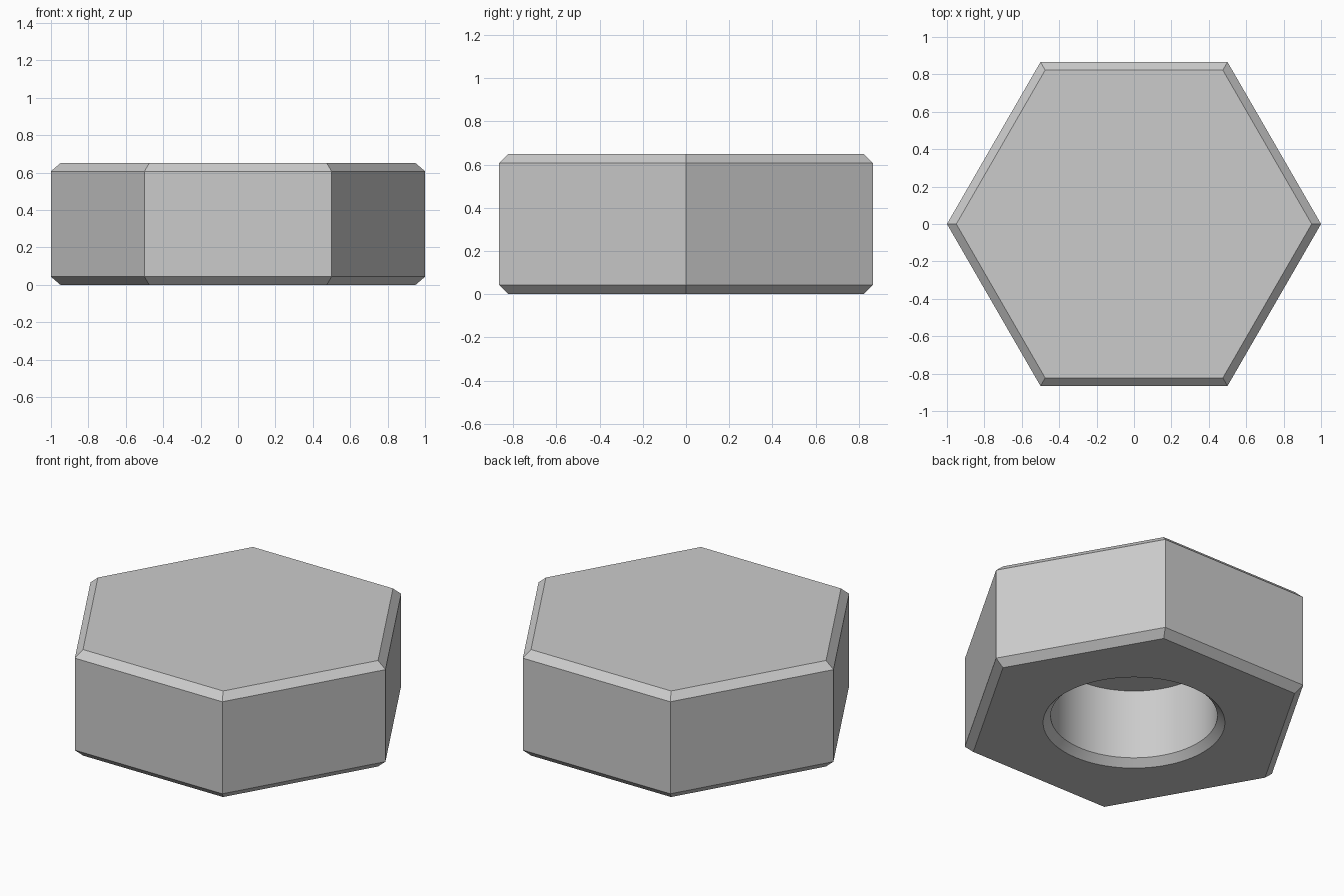
import bpy, bmesh
from math import cos, sin, tau

cube = bpy.data.objects.get("Cube")
if cube:
    bpy.data.objects.remove(cube, do_unlink=True)

HEIGHT = 0.65
CHAMFER = 0.043
SIDES = 6
ARC = 16                    # hole segments per hexagon side
HOLE_RADIUS = 0.463
HOLE_DEPTH = 0.47

steel = bpy.data.materials.new("light_grey_metal")
steel.use_nodes = True
grey = (0.6, 0.6, 0.6, 1)
steel.diffuse_color = grey
steel.node_tree.nodes["Principled BSDF"].inputs["Base Color"].default_value = grey

bm = bmesh.new()


def ring(radius, z, count):
    return [bm.verts.new((radius * cos(tau * i / count), radius * sin(tau * i / count), z))
            for i in range(count)]


def skin(rings):
    for a, b in zip(rings, rings[1:]):
        n = len(a)
        for i in range(n):
            j = (i + 1) % n
            bm.faces.new((a[i], a[j], b[j], b[i]))


# Hexagonal body with chamfered top and bottom rims
body = [ring(r, z, SIDES) for r, z in ((0.95, 0), (1, CHAMFER), (1, HEIGHT - CHAMFER), (0.95, HEIGHT))]
skin(body)
bm.faces.new(body[-1])

# Blind round hole with a countersunk mouth
count = SIDES * ARC
hole = [ring(r, z, count) for r, z in ((HOLE_RADIUS + 0.042, 0), (HOLE_RADIUS, 0.042), (HOLE_RADIUS, HOLE_DEPTH))]
skin(hole)
bm.faces.new(hole[-1])

# Underside between hexagon and hole
for i in range(SIDES):
    arc = [hole[0][(i * ARC + k) % count] for k in range(ARC + 1)]
    bm.faces.new([body[0][(i + 1) % SIDES], body[0][i]] + arc)

bmesh.ops.recalc_face_normals(bm, faces=bm.faces)
mesh = bpy.data.meshes.new("hex_cap")
bm.to_mesh(mesh)
bm.free()
mesh.materials.append(steel)
cap = bpy.data.objects.new("hex_cap", mesh)
bpy.context.collection.objects.link(cap)

# Smooth hole wall, crisp edges
bpy.ops.object.select_all(action="DESELECT")
cap.select_set(True)
bpy.context.view_layer.objects.active = cap
bpy.ops.object.shade_smooth_by_angle(angle=0.5)
